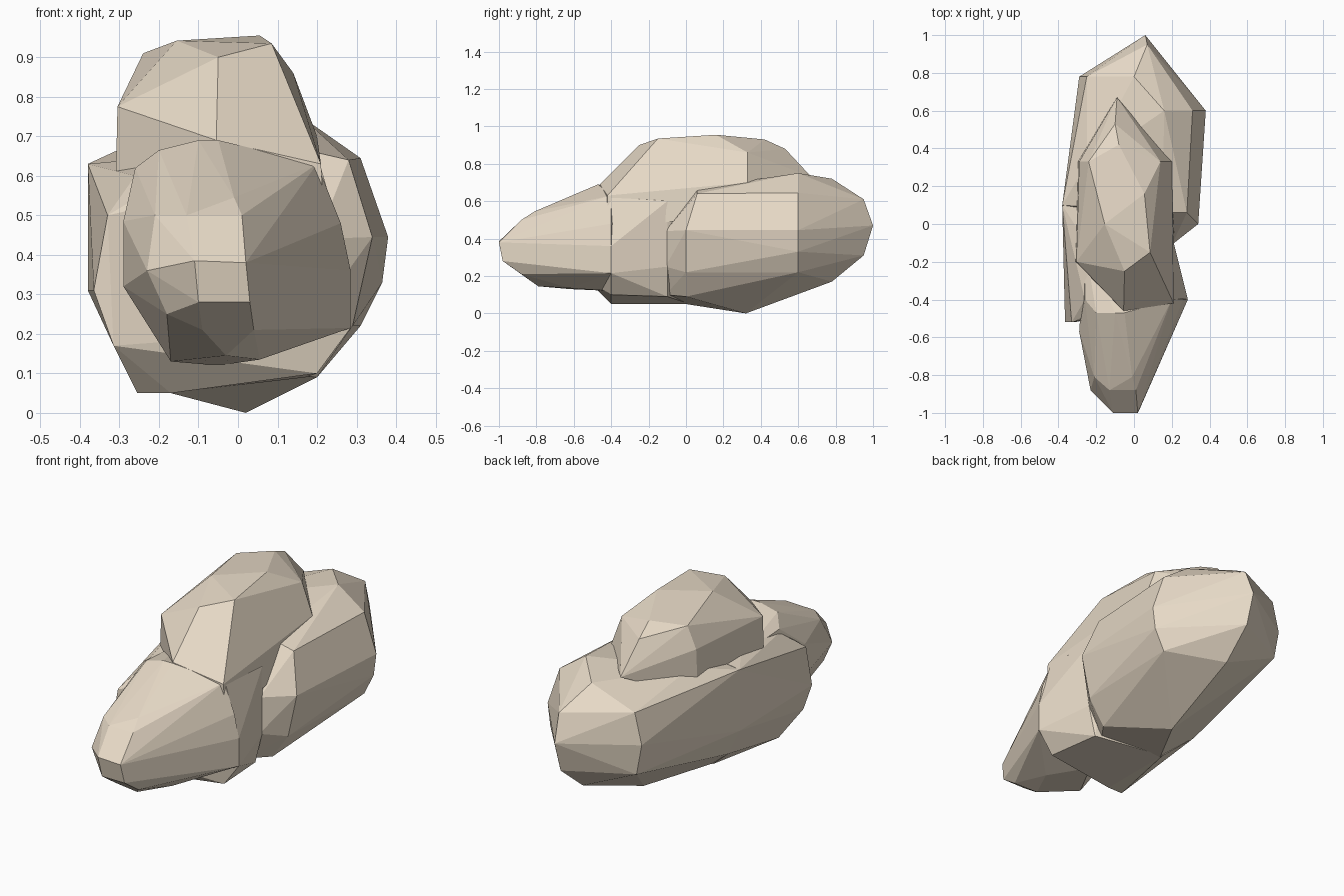
import bpy, bmesh, math

stone = bpy.data.materials.new("stone")
stone.diffuse_color = (0.80, 0.70, 0.57, 1.0)


def boulder(name, sections):
    """Flat-faced stone: convex skin around cross-sections (y, [(x, z), ...])."""
    bm = bmesh.new()
    for y, profile in sections:
        for x, z in profile:
            bm.verts.new((x, y, z))
    hull = bmesh.ops.convex_hull(bm, input=bm.verts)
    loose = {v for v in hull["geom_interior"] + hull["geom_unused"]
             if isinstance(v, bmesh.types.BMVert) and v.is_valid and not v.link_faces}
    bmesh.ops.delete(bm, geom=list(loose), context='VERTS')
    # merge nearly flat triangles into broad facets
    bmesh.ops.dissolve_limit(bm, angle_limit=math.radians(5),
                             verts=bm.verts, edges=bm.edges)
    bmesh.ops.recalc_face_normals(bm, faces=bm.faces)
    mesh = bpy.data.meshes.new(name)
    bm.to_mesh(mesh)
    bm.free()
    mesh.materials.append(stone)
    obj = bpy.data.objects.new(name, mesh)
    bpy.context.collection.objects.link(obj)
    return obj


# large rear stone, resting on the ground
boulder("rear_boulder", [
    (-0.11, [(0.20, 0.44), (0.20, 0.25), (0.12, 0.10)]),
    (0.00, [(0.34, 0.445), (0.29, 0.22), (0.20, 0.09), (-0.17, 0.05)]),
    (0.06, [(0.28, 0.64), (0.15, 0.67)]),
    (0.10, [(-0.38, 0.63), (-0.38, 0.31), (-0.31, 0.17)]),
    (0.32, [(0.02, 0.0), (-0.25, 0.69), (0.20, 0.70)]),
    (0.60, [(0.16, 0.75), (0.31, 0.645), (0.38, 0.445), (0.365, 0.33), (0.31, 0.22)]),
    (0.78, [(0.00, 0.72), (-0.25, 0.63), (-0.29, 0.47), (-0.26, 0.31), (0.05, 0.17)]),
    (0.95, [(0.07, 0.61), (0.06, 0.31)]),
    (1.00, [(0.06, 0.47)]),
])

# tall crowning stone
boulder("top_boulder", [
    (-0.46, [(-0.055, 0.69), (-0.05, 0.5)]),
    (-0.42, [(0.21, 0.63), (0.22, 0.45)]),
    (-0.25, [(-0.05, 0.90)]),
    (-0.20, [(-0.305, 0.775), (-0.31, 0.56)]),
    (-0.15, [(0.085, 0.935)]),
    (0.00, [(-0.155, 0.942), (0.21, 0.5)]),
    (0.16, [(0.055, 0.955)]),
    (0.33, [(0.14, 0.86), (0.20, 0.70), (-0.24, 0.91), (-0.29, 0.80), (-0.30, 0.56)]),
    (0.42, [(-0.08, 0.93)]),
    (0.53, [(-0.10, 0.88)]),
    (0.67, [(-0.09, 0.73)]),
])

# low middle stone, bulging to both sides
boulder("middle_boulder", [
    (-0.52, [(-0.33, 0.50), (-0.365, 0.31), (-0.315, 0.17)]),
    (-0.40, [(-0.255, 0.05), (-0.17, 0.05), (0.20, 0.10), (0.285, 0.215),
             (0.285, 0.36), (0.25, 0.48), (0.21, 0.62), (-0.06, 0.66), (-0.26, 0.60)]),
    (-0.10, [(0.21, 0.60), (0.21, 0.25), (0.17, 0.09)]),
    (0.02, [(-0.17, 0.05), (0.15, 0.66)]),
    (0.10, [(-0.38, 0.63), (-0.38, 0.31), (-0.31, 0.17)]),
])

# small front stone, tapering to a blunt nose
boulder("front_boulder", [
    (-1.00, [(-0.11, 0.385), (0.02, 0.38)]),
    (-0.98, [(-0.10, 0.28), (0.03, 0.28)]),
    (-0.88, [(-0.13, 0.50), (0.01, 0.50), (-0.23, 0.36),
             (-0.18, 0.25), (-0.09, 0.21), (0.04, 0.21)]),
    (-0.81, [(-0.21, 0.50), (-0.01, 0.545)]),
    (-0.79, [(-0.03, 0.145)]),
    (-0.62, [(-0.03, 0.61), (0.055, 0.135), (-0.17, 0.13)]),
    (-0.57, [(-0.29, 0.485), (-0.29, 0.32)]),
    (-0.47, [(-0.10, 0.69), (-0.20, 0.665), (-0.05, 0.69)]),
    (-0.40, [(0.20, 0.63), (0.26, 0.48), (0.285, 0.36), (0.285, 0.215),
             (0.20, 0.19), (-0.05, 0.12), (-0.26, 0.62)]),
    (-0.20, [(-0.05, 0.5), (0.0, 0.2)]),
    (-0.10, [(-0.26, 0.60)]),
])
